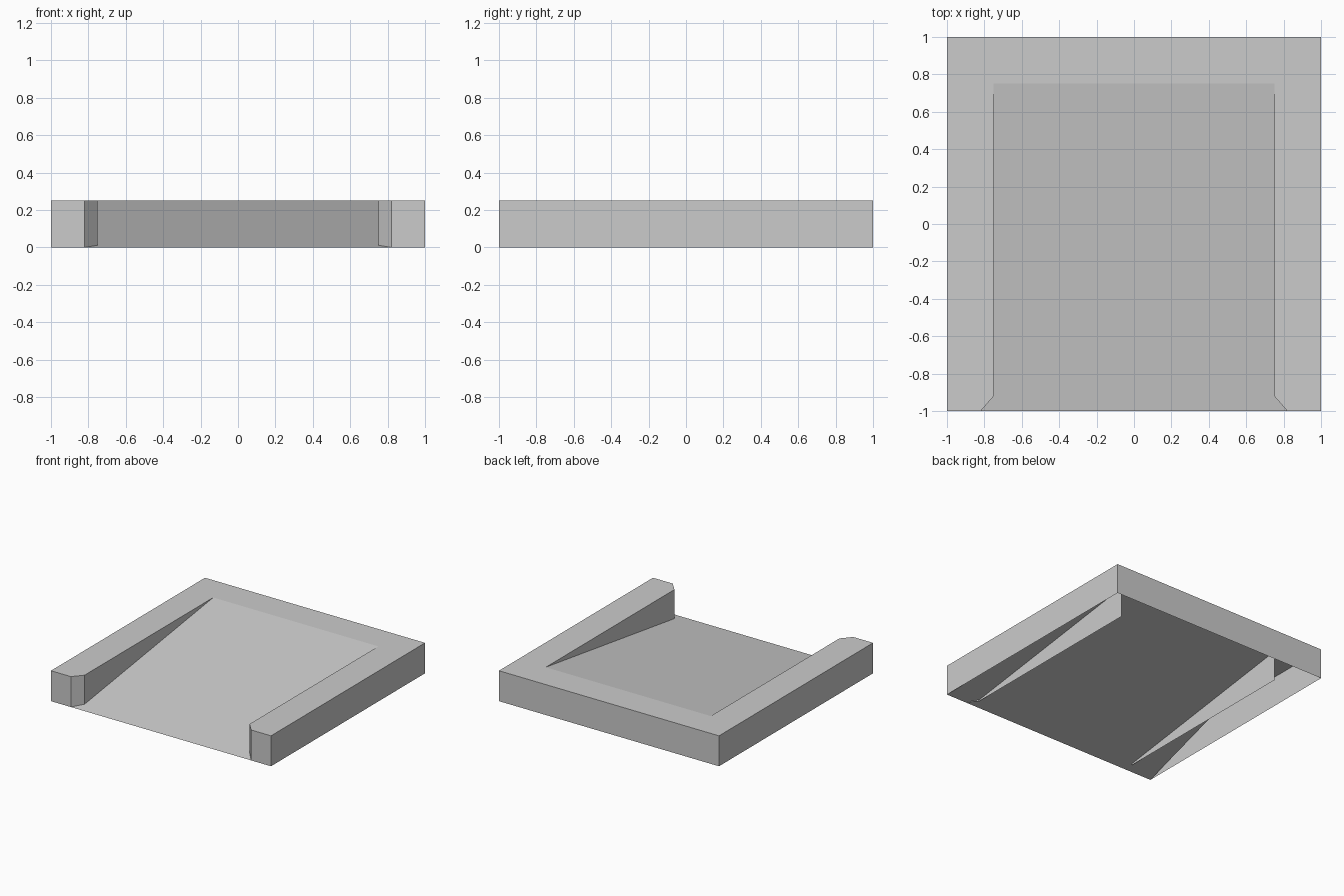
import bpy

HEIGHT = 0.25

cube = bpy.data.objects.get("Cube")
if cube:
    bpy.data.objects.remove(cube, do_unlink=True)

# One plain grey for everything
grey = bpy.data.materials.new("light_grey")
grey.use_nodes = True
colour = (0.6, 0.6, 0.6, 1.0)
grey.diffuse_color = colour
grey.node_tree.nodes["Principled BSDF"].inputs["Base Color"].default_value = colour


def add_part(name, verts, faces):
    mesh = bpy.data.meshes.new(name)
    mesh.from_pydata(verts, [], faces)
    mesh.materials.append(grey)
    mesh.update()
    part = bpy.data.objects.new(name, mesh)
    bpy.context.collection.objects.link(part)
    return part


# Curb: U-shaped outline with chamfered mouth, hollow and open underneath
half = [(0.75, 0.75), (0.75, -0.92), (0.82, -1), (1, -1), (1, 1)]
outline = half + [(-x, y) for x, y in reversed(half)]
count = len(outline)
verts = [(x, y, z) for z in (0, HEIGHT) for x, y in outline]
top = [tuple(range(count, 2 * count))]
# The edge where the ramp meets the top has no wall
walls = [(i, i + 1, i + 1 + count, i + count) for i in range(count - 1)]
add_part("curb_frame", verts, top + walls)

# Ramp: tapered sheet rising from the front edge to the back curb
add_part("ramp_surface",
         [(-1, -1, 0), (1, -1, 0), (0.75, 0.75, HEIGHT), (-0.75, 0.75, HEIGHT)],
         [(0, 1, 2, 3)])
